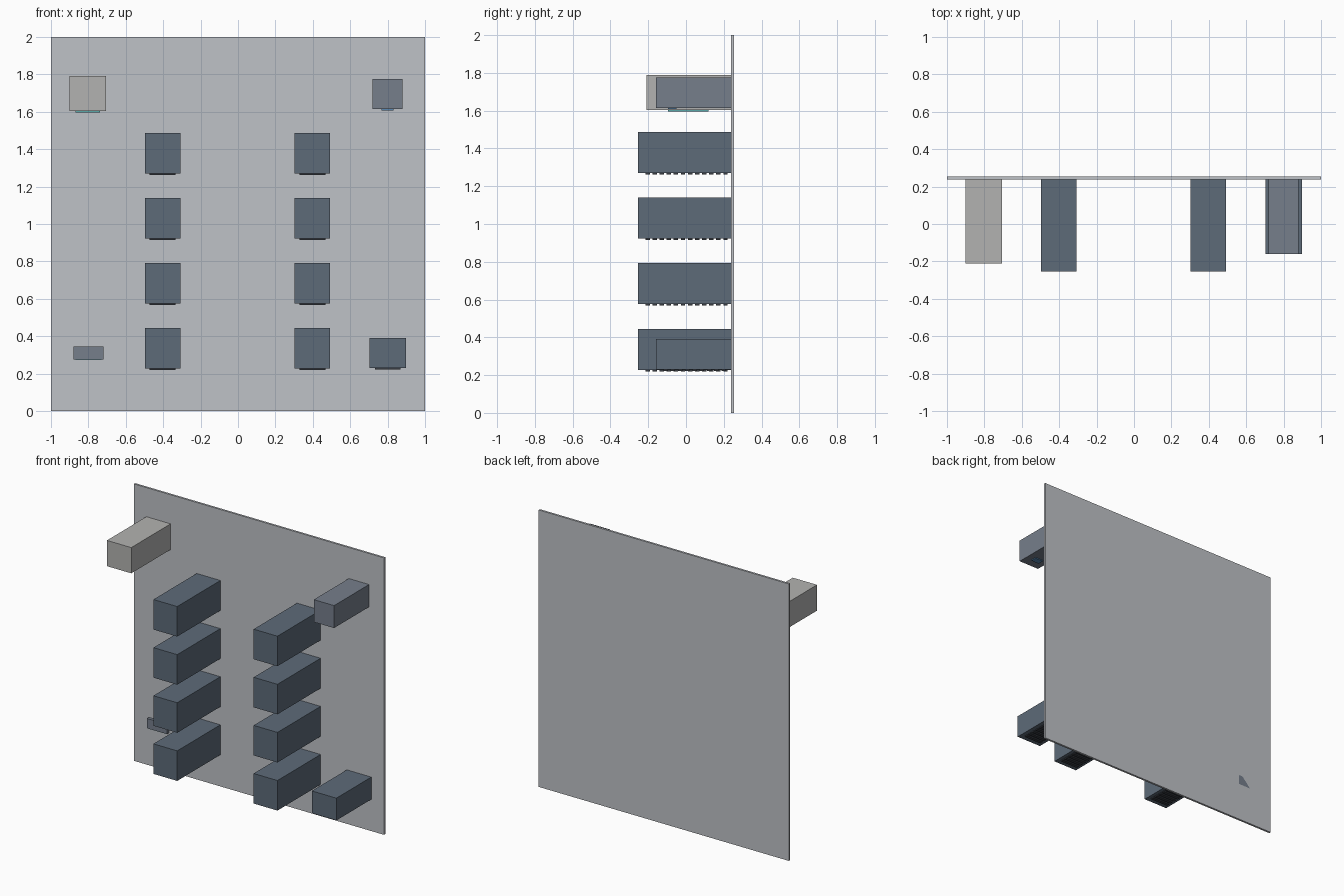
import bpy

if "Cube" in bpy.data.objects:
    bpy.data.objects.remove(bpy.data.objects["Cube"])


def material(name, rgb):
    m = bpy.data.materials.new(name)
    m.diffuse_color = (*rgb, 1)
    m.use_nodes = True
    m.node_tree.nodes["Principled BSDF"].inputs["Base Color"].default_value = m.diffuse_color
    return m


PANEL = material("panel_grey", (0.52, 0.54, 0.57))
DARK = material("slate", (0.11, 0.145, 0.19))
MID = material("blue_grey", (0.18, 0.21, 0.26))
LIGHT = material("light_grey", (0.45, 0.45, 0.44))
SLAT = material("dark_slat", (0.04, 0.045, 0.055))
TEAL = material("teal", (0.1, 0.4, 0.4))
BLUE = material("blue", (0.1, 0.25, 0.45))


def box(name, x, y, z, mat):
    """Box from (min, max) pairs on each axis."""
    bpy.ops.mesh.primitive_cube_add(
        size=1, location=[(a + b) / 2 for a, b in (x, y, z)])
    ob = bpy.context.object
    ob.name = name
    ob.scale = [b - a for a, b in (x, y, z)]
    bpy.ops.object.transform_apply(location=True, rotation=False, scale=True)
    ob.data.materials.append(mat)
    return ob


def grille(name, cx, half, y0, y1, z, count):
    """Row of slats running across the underside of a box."""
    pitch = (y1 - y0) / count
    ob = box(name, (cx - half, cx + half), (y0, y0 + pitch * 0.62),
             (z - 0.008, z + 0.004), SLAT)
    arr = ob.modifiers.new("repeat", "ARRAY")
    arr.count = count
    arr.use_relative_offset = False
    arr.use_constant_offset = True
    arr.constant_offset_displace = (0, pitch, 0)


# Backing panel
box("back_panel", (-1, 1), (0.239, 0.254), (0, 2), PANEL)

# Two columns of four large housings with slatted undersides
for side, cx in (("left", -0.403), ("right", 0.398)):
    for i in range(4):
        z = 0.228 + 0.3475 * i
        box(f"{side}_housing_{i + 1}", (cx - 0.095, cx + 0.095),
            (-0.254, 0.246), (z, z + 0.217), DARK)
        grille(f"{side}_grille_{i + 1}", cx, 0.07, -0.215, 0.235, z, 12)

# Upper left light housing with a teal strip below
box("upper_left_housing", (-0.9, -0.706), (-0.21, 0.246), (1.604, 1.79), LIGHT)
box("upper_left_strip", (-0.868, -0.738), (-0.095, 0.12), (1.595, 1.608), TEAL)

# Upper right housing with a small lens below
box("upper_right_housing", (0.718, 0.88), (-0.16, 0.254), (1.614, 1.776), MID)
box("upper_right_lens", (0.767, 0.831), (-0.095, -0.05), (1.608, 1.618), BLUE)

# Lower right housing with a slatted underside
box("lower_right_housing", (0.702, 0.898), (-0.16, 0.246), (0.229, 0.39), DARK)
grille("lower_right_grille", 0.8, 0.068, -0.12, 0.225, 0.229, 9)

# Lower left shallow plate with a teal edge
box("lower_left_plate", (-0.88, -0.72), (0.218, 0.254), (0.276, 0.346), MID)
box("lower_left_strip", (-0.87, -0.73), (0.223, 0.238), (0.272, 0.28), TEAL)
